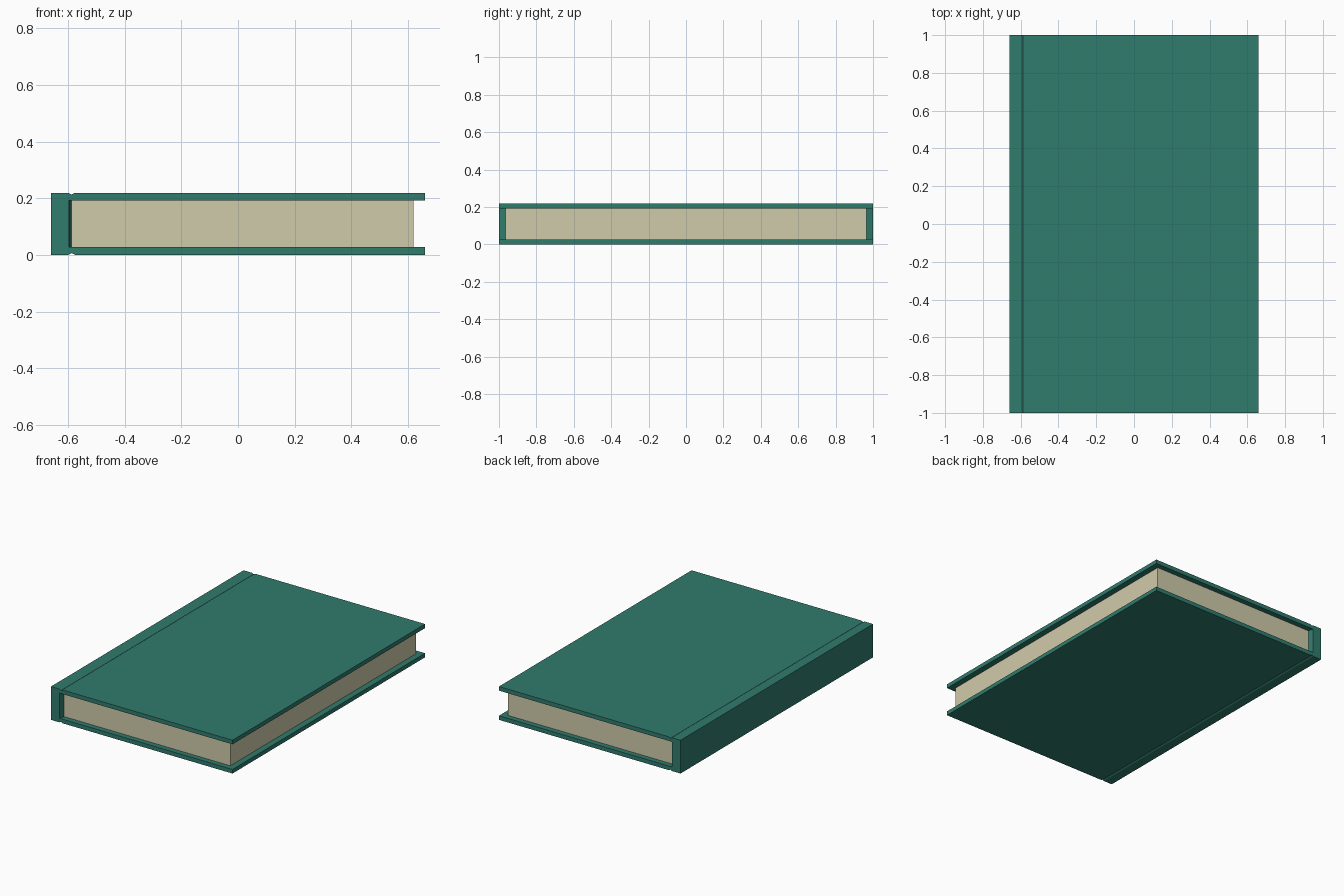
import bpy
import bmesh

if "Cube" in bpy.data.objects:
    bpy.data.objects.remove(bpy.data.objects["Cube"], do_unlink=True)


def material(name, color):
    mat = bpy.data.materials.new(name)
    mat.use_nodes = True
    mat.diffuse_color = color
    mat.node_tree.nodes["Principled BSDF"].inputs["Base Color"].default_value = color
    return mat


def make_object(name, bm, mat):
    bmesh.ops.recalc_face_normals(bm, faces=bm.faces)
    mesh = bpy.data.meshes.new(name)
    bm.to_mesh(mesh)
    bm.free()
    mesh.materials.append(mat)
    obj = bpy.data.objects.new(name, mesh)
    bpy.context.collection.objects.link(obj)
    return obj


green = material("cover green", (0.03, 0.2, 0.155, 1))
cream = material("page cream", (0.63, 0.595, 0.4, 1))

half_width, half_length, height = 0.66, 1.0, 0.219
board = 0.027
page_start, page_end, page_half_length = -0.588, 0.62, 0.965
hinge, groove, depth = -0.587, 0.012, 0.006


def cover_profile(inner):
    """C-shaped section with a V groove along each hinge."""
    lower = [(inner, board), (half_width, board), (half_width, 0),
             (hinge + groove, 0), (hinge, depth), (hinge - groove, 0),
             (-half_width, 0)]
    upper = [(x, height - z) for x, z in reversed(lower)]
    return lower + upper


# Cover: the section lofted along the spine, its inner face flared at both ends
bm = bmesh.new()
stations = [(-half_length, -0.597), (-page_half_length, page_start),
            (page_half_length, page_start), (half_length, -0.597)]
rings = [[bm.verts.new((x, y, z)) for x, z in cover_profile(inner)]
         for y, inner in stations]
for a, b in zip(rings, rings[1:]):
    for i in range(len(a)):
        bm.faces.new((a[i - 1], a[i], b[i], b[i - 1]))

# Cover ends: lower board, upper board and spine filled as separate faces
for ring in (rings[0], rings[-1]):
    half = len(ring) // 2
    bm.faces.new(ring[:5])
    bm.faces.new(ring[-5:])
    bm.faces.new([ring[0]] + ring[4:half] + ring[half:-4] + [ring[-1]])
make_object("cover", bm, green)

# Page block between the boards
bm = bmesh.new()
bmesh.ops.create_cube(bm, size=1)
bmesh.ops.scale(bm, verts=bm.verts,
                vec=(page_end - page_start, 2 * page_half_length, height - 2 * board))
bmesh.ops.translate(bm, verts=bm.verts,
                    vec=((page_end + page_start) / 2, 0, height / 2))
make_object("pages", bm, cream)
